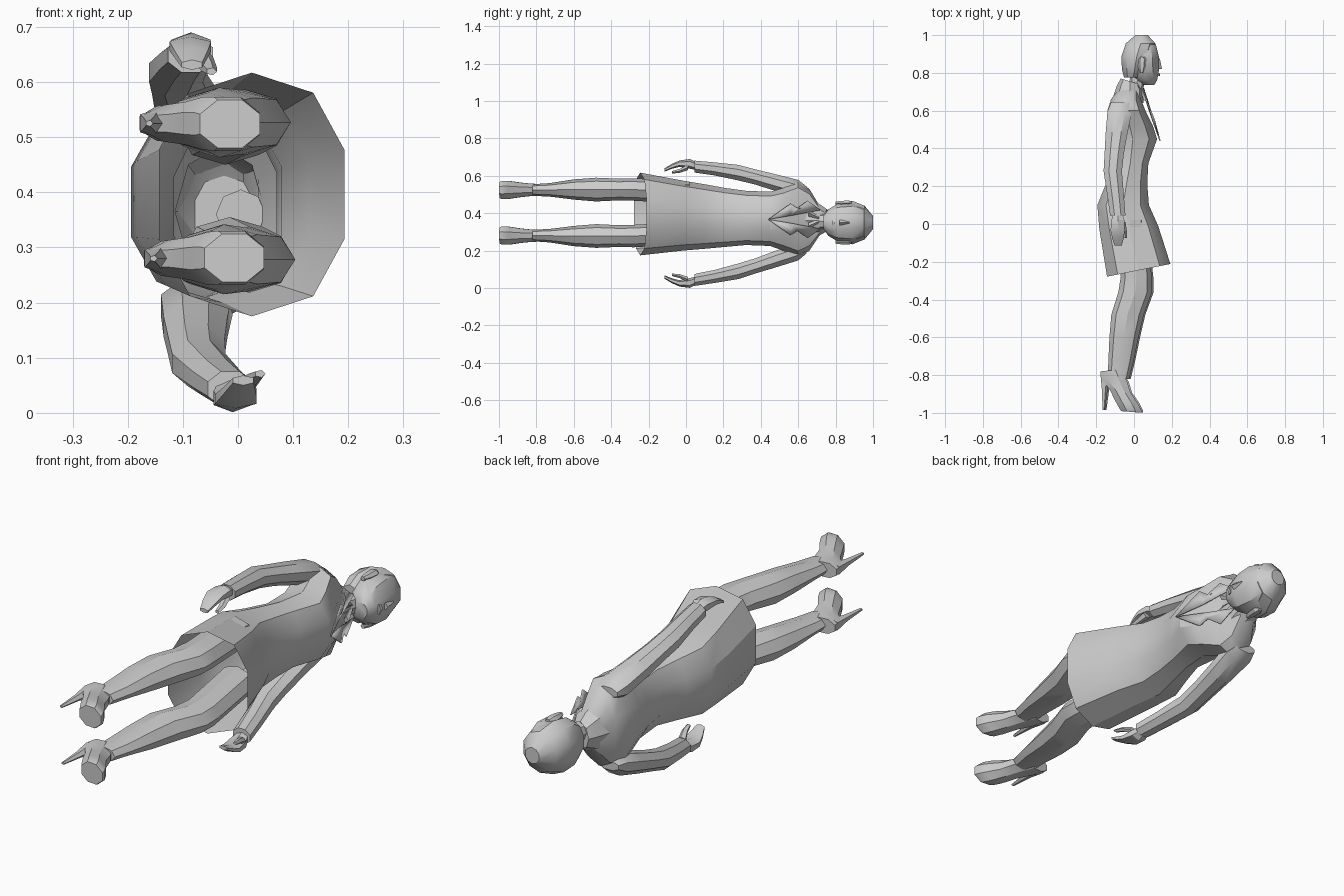
import bpy
import bmesh
import math

cube = bpy.data.objects.get("Cube")
if cube:
    bpy.data.objects.remove(cube, do_unlink=True)

grey = bpy.data.materials.new("plain grey")
grey.use_nodes = True
grey.diffuse_color = (0.6, 0.6, 0.6, 1)
grey.node_tree.nodes["Principled BSDF"].inputs["Base Color"].default_value = (0.6, 0.6, 0.6, 1)


def finish(name, bm, angle=30):
    bmesh.ops.recalc_face_normals(bm, faces=bm.faces)
    mesh = bpy.data.meshes.new(name)
    bm.to_mesh(mesh)
    bm.free()
    mesh.materials.append(grey)
    ob = bpy.data.objects.new(name, mesh)
    bpy.context.collection.objects.link(ob)
    bpy.ops.object.select_all(action='DESELECT')
    ob.select_set(True)
    bpy.context.view_layer.objects.active = ob
    bpy.ops.object.shade_smooth_by_angle(angle=math.radians(angle))
    return ob


def same(p):
    return p


def loft(name, rings, n=8, turn=0.0, caps=(True, True), place=same, square=1.0, angle=30):
    """Skin rings given as (y, x back, x front, z low, z high, optional tilt)."""
    bm = bmesh.new()
    loops = []
    for ring in rings:
        y, x0, x1, z0, z1 = ring[:5]
        tilt = ring[5] if len(ring) > 5 else 0
        xc, zc = (x0 + x1) / 2, (z0 + z1) / 2
        loop = []
        for i in range(n):
            a = 2 * math.pi * (i + turn) / n
            c, s = math.cos(a), math.sin(a)
            c = math.copysign(abs(c) ** square, c)
            s = math.copysign(abs(s) ** square, s)
            x = xc + c * (x1 - x0) / 2
            loop.append(bm.verts.new(place((x, y + tilt * (x - xc), zc + s * (z1 - z0) / 2))))
        loops.append(loop)
    for a, b in zip(loops, loops[1:]):
        for i in range(n):
            j = (i + 1) % n
            bm.faces.new((a[i], a[j], b[j], b[i]))
    if caps[0]:
        bm.faces.new(loops[0])
    if caps[1]:
        bm.faces.new(loops[-1])
    return finish(name, bm, angle)


def plate(name, pts, thick=0.006):
    bm = bmesh.new()
    bm.faces.new([bm.verts.new(p) for p in pts])
    ob = finish(name, bm)
    mod = ob.modifiers.new("thickness", 'SOLIDIFY')
    mod.thickness = thick
    mod.offset = 0
    return ob


# Dress: open hem, hips, waist, bust, shoulders
loft("dress", [
    (-0.245, -0.15, 0.20, 0.175, 0.617, 0.2),
    (-0.02, -0.19, 0.135, 0.20, 0.575, 0.06),
    (0.10, -0.20, 0.085, 0.21, 0.555),
    (0.21, -0.155, 0.075, 0.22, 0.535),
    (0.32, -0.12, 0.08, 0.23, 0.52),
    (0.45, -0.14, 0.128, 0.225, 0.515),
    (0.52, -0.15, 0.105, 0.20, 0.535),
    (0.60, -0.145, 0.065, 0.165, 0.57),
    (0.66, -0.125, 0.04, 0.20, 0.53),
    (0.72, -0.08, 0.03, 0.29, 0.43)],
    n=10, turn=0.5, caps=(False, True), square=0.85)

# Collar and lapels
loft("collar", [
    (0.65, -0.115, 0.05, 0.245, 0.485, -0.1),
    (0.72, -0.09, 0.05, 0.285, 0.445, -0.2),
    (0.755, -0.07, 0.03, 0.305, 0.42, -0.3)],
    caps=(False, False))
for side, label in ((1, "upper"), (-1, "lower")):
    zc = 0.367
    plate(label + "_lapel", [
        (0.138, 0.44, zc), (0.105, 0.56, zc + side * 0.085),
        (0.09, 0.595, zc + side * 0.06), (0.065, 0.65, zc + side * 0.10),
        (0.05, 0.72, zc + side * 0.05), (0.095, 0.56, zc + side * 0.02)])
    loft(label + "_bow", [
        (0.655, 0.05, 0.075, zc + side * 0.035 - 0.018, zc + side * 0.035 + 0.018),
        (0.71, 0.035, 0.055, zc + side * 0.01 - 0.008, zc + side * 0.01 + 0.008)], n=4)

# Neck and head
loft("neck", [(0.64, -0.04, 0.05, 0.315, 0.405), (0.72, -0.025, 0.05, 0.315, 0.40),
              (0.81, -0.02, 0.07, 0.305, 0.395)])
loft("head", [
    (0.735, 0.045, 0.108, 0.315, 0.385),
    (0.76, 0.005, 0.125, 0.28, 0.42),
    (0.81, -0.04, 0.136, 0.25, 0.45),
    (0.88, -0.055, 0.138, 0.243, 0.457),
    (0.95, -0.04, 0.12, 0.265, 0.435),
    (0.985, 0.0, 0.085, 0.30, 0.40)], n=10, turn=0.5, angle=35)
loft("hair", [
    (0.775, -0.055, 0.045, 0.275, 0.425),
    (0.82, -0.068, 0.075, 0.242, 0.458),
    (0.89, -0.07, 0.10, 0.234, 0.466),
    (0.955, -0.048, 0.118, 0.26, 0.44),
    (1.0, 0.005, 0.075, 0.315, 0.385)], n=10, turn=0.5, angle=35)
loft("nose", [(0.82, 0.12, 0.148, 0.335, 0.365), (0.875, 0.12, 0.137, 0.343, 0.357)], n=4)
loft("mouth", [(0.783, 0.115, 0.137, 0.325, 0.375), (0.797, 0.115, 0.139, 0.33, 0.37)], n=6)
for side, label in ((1, "upper"), (-1, "lower")):
    z = 0.35 + side * 0.104
    loft(label + "_ear", [
        (0.80, 0.03, 0.05, z - 0.010, z + 0.010),
        (0.83, 0.022, 0.062, z - 0.014, z + 0.014),
        (0.87, 0.022, 0.066, z - 0.016, z + 0.016),
        (0.885, 0.032, 0.056, z - 0.010, z + 0.010)], n=6)


# Arms: the lower one is mirrored and swings forward
def lower_arm(p):
    x, y, z = p
    return (x + (0.6 - y) * 0.13, y, 0.69 - z + 0.06 * max(0, y))


for label, place in (("upper", same), ("lower", lower_arm)):
    loft(label + "_sleeve", [
        (0.645, -0.125, -0.02, 0.50, 0.545),
        (0.60, -0.145, -0.005, 0.48, 0.582),
        (0.48, -0.155, -0.03, 0.515, 0.612),
        (0.37, -0.16, -0.05, 0.55, 0.638),
        (0.28, -0.165, -0.06, 0.572, 0.662),
        (0.15, -0.145, -0.05, 0.60, 0.675),
        (0.045, -0.13, -0.042, 0.615, 0.684)], n=8, turn=0.5, place=place)
    loft(label + "_hand", [
        (0.06, -0.11, -0.06, 0.63, 0.672),
        (0.02, -0.125, -0.045, 0.638, 0.69),
        (-0.035, -0.13, -0.043, 0.648, 0.682),
        (-0.075, -0.12, -0.05, 0.638, 0.664),
        (-0.115, -0.105, -0.062, 0.622, 0.640)], n=6, turn=0.5, place=place)
    loft(label + "_thumb", [
        (0.01, -0.085, -0.045, 0.63, 0.66),
        (-0.035, -0.068, -0.038, 0.615, 0.637),
        (-0.075, -0.058, -0.038, 0.612, 0.626)], n=5, place=place)

# Legs, shoes and heel spikes
for side, dx, label in ((1, -0.008, "upper"), (-1, 0.0, "lower")):
    def leg(p, side=side, dx=dx):
        return (p[0] + dx, p[1], 0.4025 + side * (0.1225 + p[2]))

    loft(label + "_leg", [
        (0.02, -0.10, 0.07, -0.075, 0.045),
        (-0.28, -0.062, 0.102, -0.058, 0.062),
        (-0.36, -0.075, 0.104, -0.056, 0.06),
        (-0.48, -0.112, 0.06, -0.062, 0.065),
        (-0.60, -0.122, 0.032, -0.052, 0.056),
        (-0.73, -0.128, 0.005, -0.036, 0.036),
        (-0.82, -0.13, -0.018, -0.032, 0.030)], n=8, place=leg)
    loft(label + "_shoe", [
        (-0.775, -0.175, -0.06, -0.034, 0.034, 0.1),
        (-0.83, -0.172, -0.022, -0.036, 0.036, -0.1),
        (-0.885, -0.125, -0.005, -0.042, 0.042, -0.15),
        (-0.945, -0.095, 0.035, -0.052, 0.052, -0.1),
        (-0.98, -0.075, 0.052, -0.054, 0.052, -0.1),
        (-0.995, -0.065, 0.052, -0.048, 0.046, -0.08)], n=8, turn=0.5, place=leg)
    loft(label + "_heel", [
        (-0.80, -0.175, -0.115, -0.028, 0.028),
        (-0.88, -0.165, -0.132, -0.014, 0.014),
        (-0.985, -0.16, -0.146, -0.006, 0.006)], n=5, place=leg)
